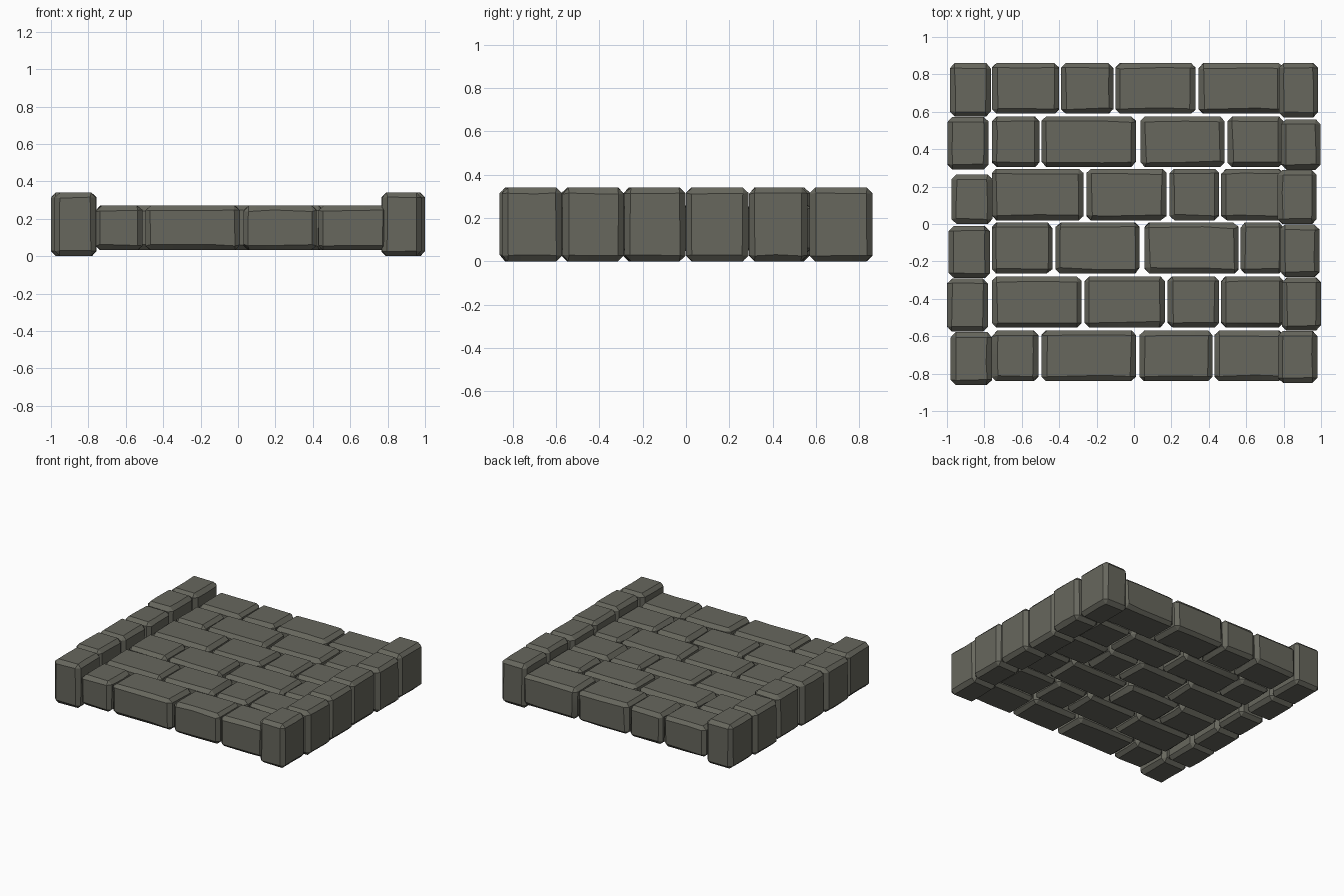
import bpy, bmesh, math, random
from mathutils import Vector

if "Cube" in bpy.data.objects:
    bpy.data.objects.remove(bpy.data.objects["Cube"])

random.seed(7)


def stone(name, lo, hi, bevel, wobble):
    """Chamfered block with roughly hewn, slightly wavy edges."""
    lo, hi = Vector(lo), Vector(hi)
    size, mid = hi - lo, (lo + hi) / 2
    bm = bmesh.new()
    bmesh.ops.create_cube(bm, size=1)
    for v in bm.verts:
        v.co = Vector([v.co[i] * size[i] for i in range(3)]) + mid
    bmesh.ops.bevel(bm, geom=bm.edges[:], offset=bevel, segments=1,
                    profile=0.5, affect='EDGES')
    # one loop across the long side so the edges can wander
    axis = 0 if size.x > size.y * 1.2 else 1
    normal = Vector((0, 0, 0))
    normal[axis] = 1
    cut = mid.copy()
    cut[axis] += random.uniform(-0.2, 0.2) * size[axis]
    bmesh.ops.bisect_plane(bm, geom=bm.verts[:] + bm.edges[:] + bm.faces[:],
                           plane_co=cut, plane_no=normal)
    # push chipped corners inward only, keeping the overall size
    for v in bm.verts:
        for i in range(3):
            d = v.co[i] - mid[i]
            edge = size[i] / 2 - abs(d)
            if 0.001 < edge < bevel * 1.1:
                v.co[i] -= math.copysign(random.uniform(-0.4, 1) * wobble, d)
    bmesh.ops.recalc_face_normals(bm, faces=bm.faces[:])
    me = bpy.data.meshes.new(name)
    bm.to_mesh(me)
    bm.free()
    ob = bpy.data.objects.new(name, me)
    bpy.context.collection.objects.link(ob)
    mat = bpy.data.materials.get("stone") or bpy.data.materials.new("stone")
    mat.diffuse_color = (0.135, 0.135, 0.11, 1)
    mat.use_nodes = True
    mat.node_tree.nodes["Principled BSDF"].inputs["Base Color"].default_value = mat.diffuse_color
    me.materials.append(mat)
    bpy.context.view_layer.objects.active = ob
    ob.select_set(True)
    return ob


# paving courses: y range, then the x range of each stone
courses = [
    (0.59, 0.86, [(-.76, -.40), (-.39, -.11), (-.10, .33), (.345, .80)]),
    (0.305, 0.575, [(-.76, -.505), (-.495, .01), (.035, .485), (.50, .80)]),
    (0.02, 0.295, [(-.76, -.27), (-.255, .175), (.19, .455), (.465, .80)]),
    (-0.265, 0.008, [(-.76, -.435), (-.42, .03), (.055, .56), (.57, .80)]),
    (-0.553, -0.28, [(-.76, -.28), (-.265, .165), (.18, .455), (.465, .80)]),
    (-0.84, -0.57, [(-.76, -.51), (-.495, .01), (.03, .42), (.43, .80)]),
]
for r, (y0, y1, spans) in enumerate(courses):
    for c, (x0, x1) in enumerate(spans):
        stone(f"paving_stone_{r}_{c}", (x0, y0, 0.032), (x1, y1, 0.27),
              0.022, 0.011)

# raised kerb blocks along both sides
kerbs = [
    (-0.985, -0.765, [(.575, .86), (.292, .573), (.0, .265), (-.29, -.01),
                      (-.575, -.292), (-.86, -.577)]),
    (0.775, 0.985, [(.57, .86), (.29, .56), (.0, .288), (-.283, -.003),
                    (-.57, -.287), (-.85, -.573)]),
]
for s, (x0, x1, spans) in enumerate(kerbs):
    side = ("left", "right")[s]
    sign = (-1, 1)[s]
    for k, (y0, y1) in enumerate(spans):
        dx = (0.0, 0.012, -0.008, 0.006, 0.015, -0.005)[k] * sign
        ob = stone(f"{side}_kerb_{k}", (x0 + dx, y0, 0.0), (x1 + dx, y1, 0.34),
                   0.024, 0.007)

bpy.ops.object.shade_smooth_by_angle(angle=math.radians(25))
